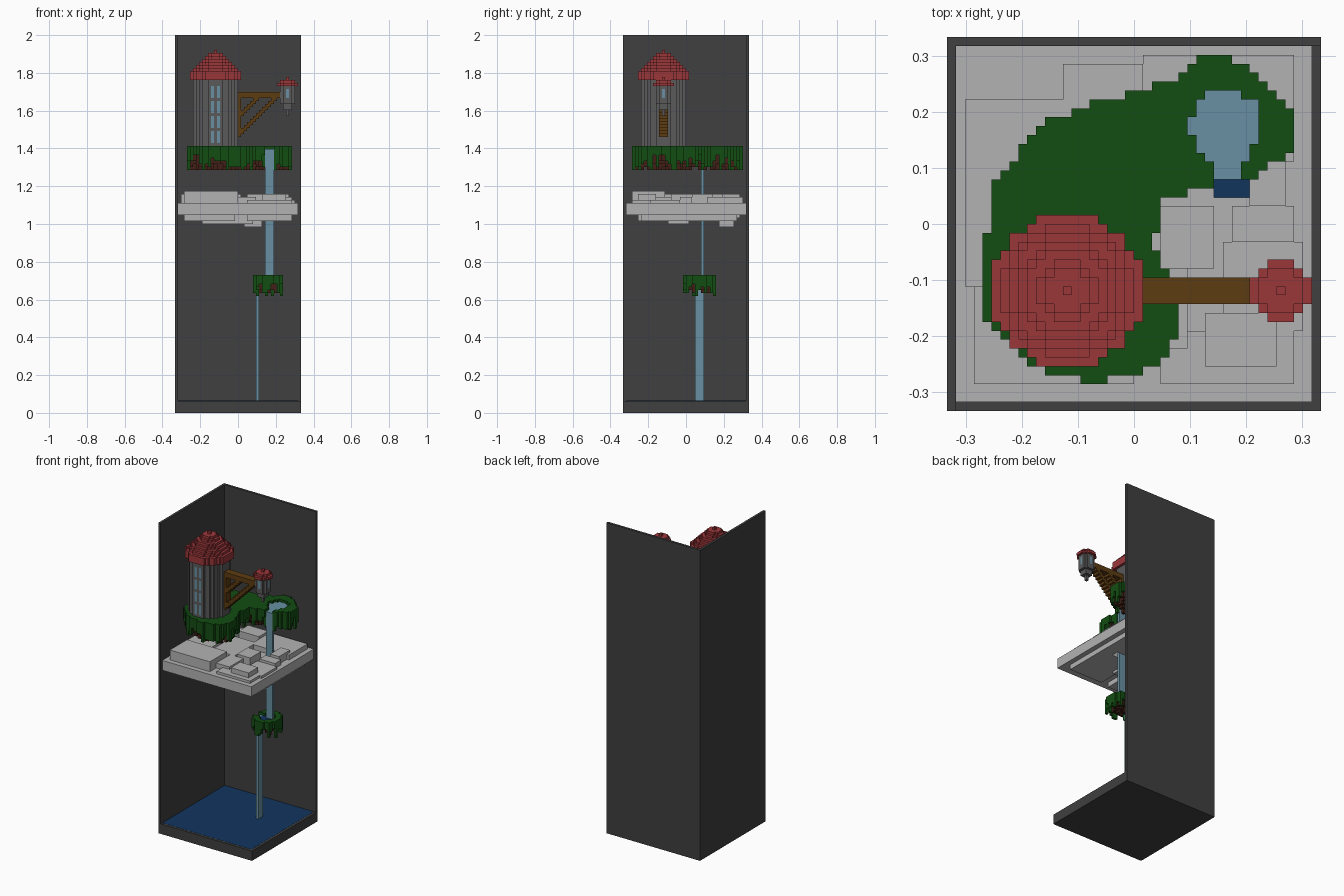
import bpy, bmesh, random
from mathutils import Vector

if "Cube" in bpy.data.objects:
    bpy.data.objects.remove(bpy.data.objects["Cube"])

random.seed(4)
V = 1 / 63          # voxel size: the model is 42 x 42 x 126 voxels
GREEN, BROWN = (0.006, 0.075, 0.006, 1), (0.05, 0.014, 0.008, 1)
WOOD, RED = (0.11, 0.045, 0.006, 1), (0.33, 0.038, 0.042, 1)
WATER, DEEP = (0.14, 0.28, 0.36, 1), (0.006, 0.035, 0.11, 1)
DARK, STONE, CLOUD = (0.05, 0.05, 0.05, 1), (0.1, 0.1, 0.1, 1), (0.45, 0.45, 0.45, 1)
SIDES = {
    (1, 0, 0): [(1, 0, 0), (1, 1, 0), (1, 1, 1), (1, 0, 1)],
    (-1, 0, 0): [(0, 0, 0), (0, 0, 1), (0, 1, 1), (0, 1, 0)],
    (0, 1, 0): [(0, 1, 0), (0, 1, 1), (1, 1, 1), (1, 1, 0)],
    (0, -1, 0): [(0, 0, 0), (1, 0, 0), (1, 0, 1), (0, 0, 1)],
    (0, 0, 1): [(0, 0, 1), (1, 0, 1), (1, 1, 1), (0, 1, 1)],
    (0, 0, -1): [(0, 0, 0), (0, 1, 0), (1, 1, 0), (1, 0, 0)],
}
mats = {}


def finish(name, verts, faces, color):
    me = bpy.data.meshes.new(name)
    me.from_pydata([((x - 21) * V, (y - 21) * V, z * V) for x, y, z in verts], [], faces)
    if color not in mats:
        mats[color] = bpy.data.materials.new("colour_%d" % len(mats))
        mats[color].diffuse_color = color
    me.materials.append(mats[color])
    bpy.context.collection.objects.link(bpy.data.objects.new(name, me))


def build(name, cells, color, around=()):
    """Skin a set of voxels, keeping only exposed faces."""
    index, faces = {}, []
    for c in sorted(cells):
        for d, quad in SIDES.items():
            n = (c[0] + d[0], c[1] + d[1], c[2] + d[2])
            if n in cells or n in around:
                continue
            faces.append([index.setdefault((c[0] + q[0], c[1] + q[1], c[2] + q[2]), len(index))
                          for q in quad])
    finish(name, list(index), faces, color)


def box(name, x0, x1, y0, y1, z0, z1, color):
    size, low = (x1 - x0, y1 - y0, z1 - z0), (x0, y0, z0)
    verts, faces = [], []
    for quad in SIDES.values():
        faces.append(list(range(len(verts), len(verts) + 4)))
        verts += [[low[a] + q[a] * size[a] for a in range(3)] for q in quad]
    finish(name, verts, faces, color)


def block(x0, x1, y0, y1, z0, z1):
    return {(i, j, k) for i in range(x0, x1) for j in range(y0, y1) for k in range(z0, z1)}


def disc(d, cx, cy):
    r2 = (d / 2 + 0.1) ** 2
    return {(i, j) for i in range(42) for j in range(42)
            if (i + .5 - cx) ** 2 + (j + .5 - cy) ** 2 <= r2}


def stack(layers, cx, cy):
    """Round voxel tower from (diameter, z0, z1) layers."""
    return {(i, j, k) for d, z0, z1 in layers for i, j in disc(d, cx, cy) for k in range(z0, z1)}


def island(name, mask, pool, top, depth, pool_color):
    grass, soil, water = set(), set(), set()
    for i, j in sorted(mask):
        edge = any((i + a, j + b) not in mask for a, b in ((1, 0), (-1, 0), (0, 1), (0, -1)))
        low = top - depth + random.choice((0, 1, 2, 2, 3, 3))
        if (i, j) in pool:
            water |= block(i, i + 1, j, j + 1, top - 2, top - 1)
            soil |= block(i, i + 1, j, j + 1, low, top - 2)
        elif edge:
            low = top - random.choice((3, 4, 5, 6, 7, depth))
            grass |= block(i, i + 1, j, j + 1, low, top)
        else:
            grass |= block(i, i + 1, j, j + 1, top - 2, top)
            soil |= block(i, i + 1, j, j + 1, low, top - 2)
    build(name + "_grass", grass, GREEN)
    build(name + "_soil", soil, BROWN, grass | water)
    build(name + "_pool", water, pool_color)


# Display case: floor, two walls and the sea
box("floor", 0, 42, 0, 42, 0, 4, DARK)
box("left_wall", 0, 1, 0, 42, 4, 126, DARK)
box("back_wall", 1, 42, 41, 42, 4, 126, DARK)
box("sea", 1, 41, 1, 41, 3.5, 4.05, DEEP)

# Upper island: x ranges per row from front (row 3) to back (row 39)
rows = [(15, 18), (11, 22), (9, 24), (8, 25), (7, 25), (6, 26), (5, 26), (4, 26), (4, 26),
        (4, 26), (4, 25), (4, 25), (4, 25), (4, 24), (4, 24), (4, 23), (4, 23), (5, 24),
        (5, 24), (5, 24), (5, 24), (5, 27), (5, 30), (6, 35), (7, 36), (8, 38), (8, 39),
        (9, 39), (10, 39), (11, 39), (14, 39), (16, 38), (20, 37), (23, 36), (26, 35),
        (27, 34), (28, 32)]
pool_rows = [(30, 33), (29, 34), (28, 34), (28, 35), (27, 35), (27, 35), (28, 35), (28, 35), (29, 33)]
mask = {(i, j + 3) for j, (a, b) in enumerate(rows) for i in range(a, b)}
mask -= {(30, 26), (31, 26), (32, 26)}
pool = {(i, j + 27) for j, (a, b) in enumerate(pool_rows) for i in range(a, b)}
island("upper_island", mask, pool, 89, 8, WATER)

# Lower islet with a spout on its left side
islet = {(i, j) for i in range(26, 36) for j in range(20, 31)
         if ((i + .5 - 31) / 5.1) ** 2 + ((j + .5 - 25.5) / 5.6) ** 2 <= 1}
islet -= {(i, j) for i in (26, 27) for j in (24, 25, 26)}
basin = disc(6, 31, 25.5) | {(28, j) for j in (24, 25, 26)}
island("lower_island", islet, basin, 46, 6, DEEP)

# Waterfalls
box("upper_waterfall", 30, 33, 26, 27, 44.5, 88, WATER)
box("lower_waterfall", 27, 28, 24, 27, 4, 45, WATER)

# Cloud: slab with stepped blocks above and below, pierced for the waterfall
cloud = block(1, 41, 1, 41, 66, 70)
for x0, x1, y0, y1, z in [(2, 13, 14, 35, 73), (3, 21, 3, 14, 74), (13, 22, 33, 39, 73),
                          (22, 39, 28, 40, 72), (24, 39, 3, 9, 71), (29, 37, 5, 11, 73),
                          (31, 40, 9, 19, 71), (32, 39, 19, 23, 72), (21, 27, 7, 16, 72),
                          (24, 30, 16, 23, 73), (13, 23, 16, 30, 72), (34, 38, 23, 30, 73)]:
    cloud |= block(x0, x1, y0, y1, 70, z)
for x0, x1, y0, y1, z in [(23, 29, 32, 37, 62), (9, 26, 15, 22, 63), (3, 20, 5, 31, 64),
                          (24, 39, 6, 38, 64), (8, 22, 28, 39, 65)]:
    cloud |= block(x0, x1, y0, y1, z, 66)
build("cloud", cloud - block(30, 34, 24, 27, 60, 80), CLOUD)

# Tower with two columns of windows and a stepped roof
panes = set()
for x in (12, 14):
    for z in (90, 95, 100, 105):
        panes |= block(x, x + 1, 6, 7, z, z + 4)
tower = stack([(15, 89, 111)], 13.5, 13.5) - panes
build("tower", tower, STONE)
build("tower_windows", panes, WATER, tower)
build("tower_roof", stack([(17, 111, 114)] + [(15 - 2 * n, 114 + n, 115 + n) for n in range(6)]
                          + [(1, 120, 121)], 13.5, 13.5), RED)

# Wooden bracket: beam, wall post and two diagonal braces
wood = block(21, 35, 12, 15, 105, 107) | block(21, 22, 12, 15, 92, 105)
for n in range(13):
    wood |= block(21 + n, 22 + n, 12, 15, 92 + n, 94 + n)
for n in range(7):
    wood |= block(21 + n, 22 + n, 12, 15, 98 + n, 100 + n)
build("bracket", wood, WOOD)

# Hanging turret at the end of the bracket
glass = set()
for a, b in ((37, 11), (37, 15), (35, 13), (39, 13)):
    glass |= block(a, a + 1, b, b + 1, 105, 108)
turret = stack([(5, 103, 109), (3, 101, 103), (1, 99, 101)], 37.5, 13.5) - glass
build("turret", turret, STONE)
build("turret_windows", glass, WATER, turret)
build("turret_roof", stack([(7, 109, 110), (5, 110, 111), (1, 111, 112)], 37.5, 13.5), RED)

for m in bpy.data.materials:
    if m.users and not m.is_grease_pencil:
        m.use_nodes = True
        m.node_tree.nodes["Principled BSDF"].inputs["Base Color"].default_value = m.diffuse_color
